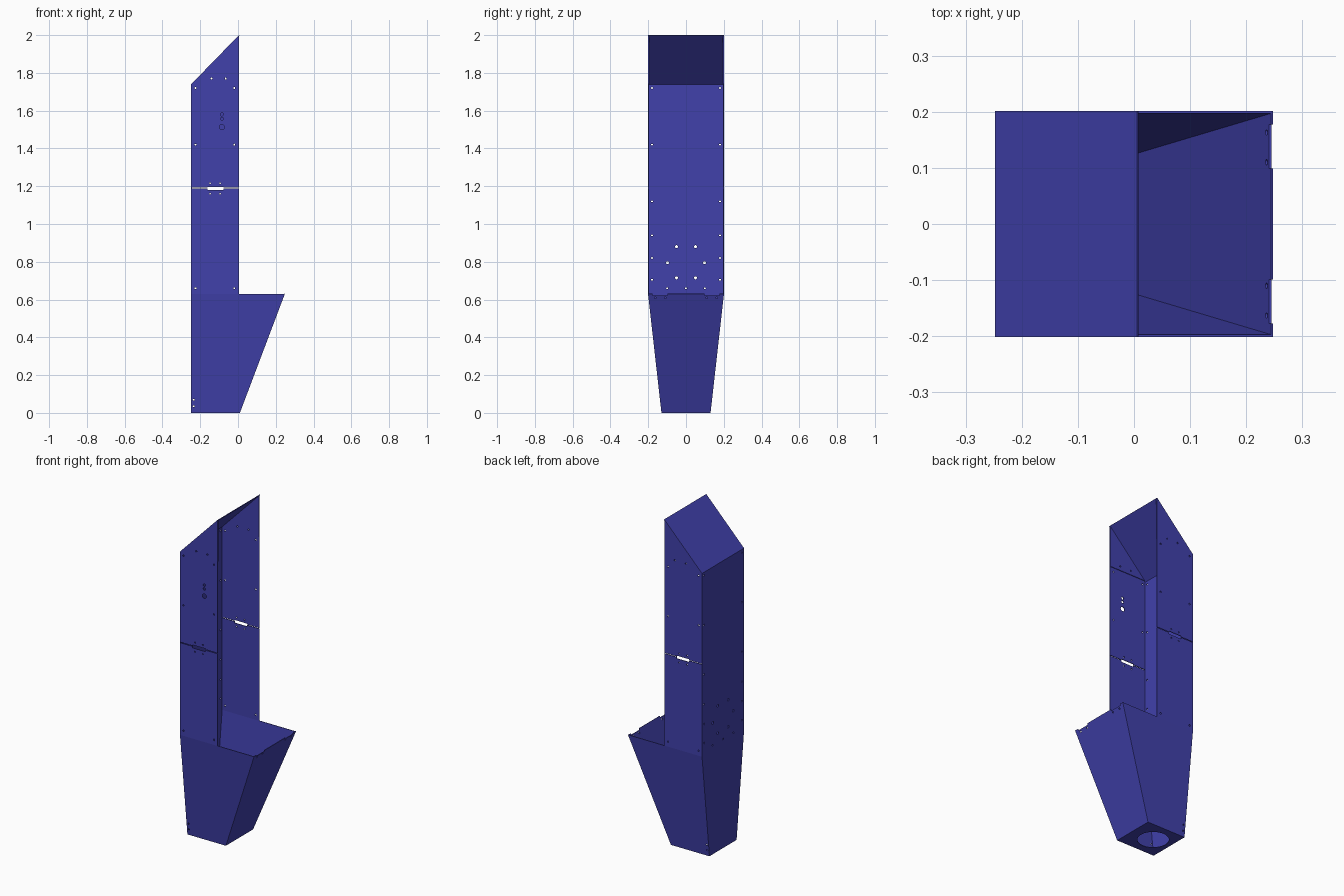
import bpy, bmesh, math
from mathutils import Vector, Matrix

if "Cube" in bpy.data.objects:
    bpy.data.objects.remove(bpy.data.objects["Cube"])

T = 0.004                                   # sheet thickness
XB, XF, XH = -0.248, 0.005, 0.248           # back, channel front, hopper lip
W, WB = 0.201, 0.13                         # half width of channel / of foot
ZH, ZS, ZB, ZT = 0.63, 1.19, 1.74, 2.0      # hopper rim, seam, back top, peak

mat = bpy.data.materials.new("blue_paint")
mat.diffuse_color = (0.052, 0.052, 0.41, 1)
mat.use_nodes = True
mat.node_tree.nodes["Principled BSDF"].inputs["Base Color"].default_value = mat.diffuse_color


def add_object(name, bm):
    bmesh.ops.recalc_face_normals(bm, faces=bm.faces)
    me = bpy.data.meshes.new(name)
    bm.to_mesh(me)
    bm.free()
    ob = bpy.data.objects.new(name, me)
    bpy.context.collection.objects.link(ob)
    return ob


def panel(name, pts, inward):
    """Flat sheet through pts, thickened towards the inward direction."""
    bm = bmesh.new()
    f = bm.faces.new([bm.verts.new(p) for p in pts])
    f.normal_update()
    n = f.normal.copy()
    if n.dot(Vector(inward)) < 0:
        n = -n
    ext = bmesh.ops.extrude_face_region(bm, geom=[f], use_keep_orig=True)
    verts = [g for g in ext["geom"] if isinstance(g, bmesh.types.BMVert)]
    bmesh.ops.translate(bm, vec=n * T, verts=verts)
    ob = add_object(name, bm)
    ob.data.materials.append(mat)
    return ob


def cut(ob, axis, holes, boxes=(), depth=0.1, segs=12):
    """Drill (x, y, z, radius) holes along an axis and cut (centre, size) boxes."""
    bm = bmesh.new()
    rot = {"X": Matrix.Rotation(math.pi / 2, 4, "Y"),
           "Y": Matrix.Rotation(math.pi / 2, 4, "X"), "Z": Matrix()}[axis]
    for x, y, z, r in holes:
        bmesh.ops.create_cone(bm, cap_ends=True, segments=segs, radius1=r, radius2=r,
                              depth=depth, matrix=Matrix.Translation((x, y, z)) @ rot)
    for c, s in boxes:
        bmesh.ops.create_cube(bm, size=1, matrix=Matrix.Translation(c) @ Matrix.Diagonal((*s, 1)))
    tool = add_object("cutter", bm)
    tool.hide_render = True
    mod = ob.modifiers.new("holes", "BOOLEAN")
    mod.object, mod.operation, mod.solver = tool, "DIFFERENCE", "EXACT"
    dg = bpy.context.evaluated_depsgraph_get()
    me = bpy.data.meshes.new_from_object(ob.evaluated_get(dg))
    ob.modifiers.clear()
    ob.data = me
    bpy.data.objects.remove(tool)


# Back panel: straight above the rim, tapered below
back = panel("back_panel", [(XB, -WB, 0), (XB, WB, 0), (XB, W, ZH), (XB, W, ZB),
                            (XB, -W, ZB), (XB, -W, ZH)], (1, 0, 0))
holes = [(XB, 0, 0.66, 0.005)]
for s in (-1, 1):
    holes += [(XB, s * 0.18, z, 0.005) for z in (1.72, 1.42, 1.12, 0.94, 0.82, 0.705)]
    holes += [(XB, s * y, z, 0.008) for y, z in ((0.05, 0.88), (0.098, 0.795), (0.05, 0.715))]
    holes.append((XB, s * 0.1, 0.66, 0.005))
cut(back, "X", holes)

# Side panels, mirrored left and right
for side, s in (("left", -1), ("right", 1)):
    y = s * W
    inn = (0, -s, 0)
    slot = [((-0.12, y, ZS - 0.002), (0.085, 0.1, 0.018))]

    upper = panel(f"upper_side_{side}", [(XB, y, ZS + 0.002), (XF, y, ZS + 0.002),
                                         (XF, y, ZT - 0.003), (XB, y, ZB - 0.003)], inn)
    head_holes = [(-0.14, y, 1.77, 0.005), (-0.065, y, 1.77, 0.005)]
    holes = head_holes + [(x, y, z, 0.005) for x in (-0.225, -0.02) for z in (1.72, 1.42)]
    holes += [(x, y, 1.215, 0.004) for x in (-0.148, -0.095)]
    if s < 0:                               # control openings on one side only
        holes += [(-0.085, y, 1.58, 0.008), (-0.085, y, 1.557, 0.008), (-0.085, y, 1.513, 0.014)]
    cut(upper, "Y", holes, slot)

    middle = panel(f"middle_side_{side}", [(XB, y, ZH), (XF, y, ZH), (XF, y, ZS - 0.002),
                                           (XB, y, ZS - 0.002)], inn)
    holes = [(x, y, 0.66, 0.005) for x in (-0.225, -0.02)]
    holes += [(x, y, 1.16, 0.004) for x in (-0.148, -0.095)]
    cut(middle, "Y", holes, slot)

    # Inner triangular flange of the head
    yi = y - s * (T + 0.0005)
    gusset = panel(f"head_flange_{side}", [(XB + 0.01, yi, 1.745), (XF, yi, 1.745),
                                           (XF, yi, ZT - 0.006)], inn)
    cut(gusset, "Y", [(x, yi, z, r) for x, _, z, r in head_holes])

    hopper = panel(f"hopper_side_{side}", [(XB, s * WB, 0), (0.01, s * WB, 0),
                                           (XH, y, ZH), (XB, y, ZH)], inn)
    cut(hopper, "Y", [(-0.235, s * WB, z, 0.005) for z in (0.07, 0.035)])

# Sloping head plate
panel("head_plate", [(XB, -W, ZB), (XB, W, ZB), (XF, W, ZT), (XF, -W, ZT)], (0.7, 0, -0.7))

# Sloping hopper front with notched rim and fixing holes
front = panel("hopper_front", [(0.01, -WB, 0), (0.01, WB, 0), (XH, W, ZH), (XH, -W, ZH)], (-1, 0, 0.4))
cut(front, "X", [(0.24, s * y, 0.61, 0.005) for s in (-1, 1) for y in (0.11, 0.163)],
    [((0.24, s * 0.138, 0.63), (0.1, 0.078, 0.016)) for s in (-1, 1)])

# Foot plate with round outlet
foot = panel("foot_plate", [(XB, -WB, 0), (0.01, -WB, 0), (0.01, WB, 0), (XB, WB, 0)], (0, 0, 1))
cut(foot, "Z", [(-0.135, 0, 0, 0.086)], segs=40)
